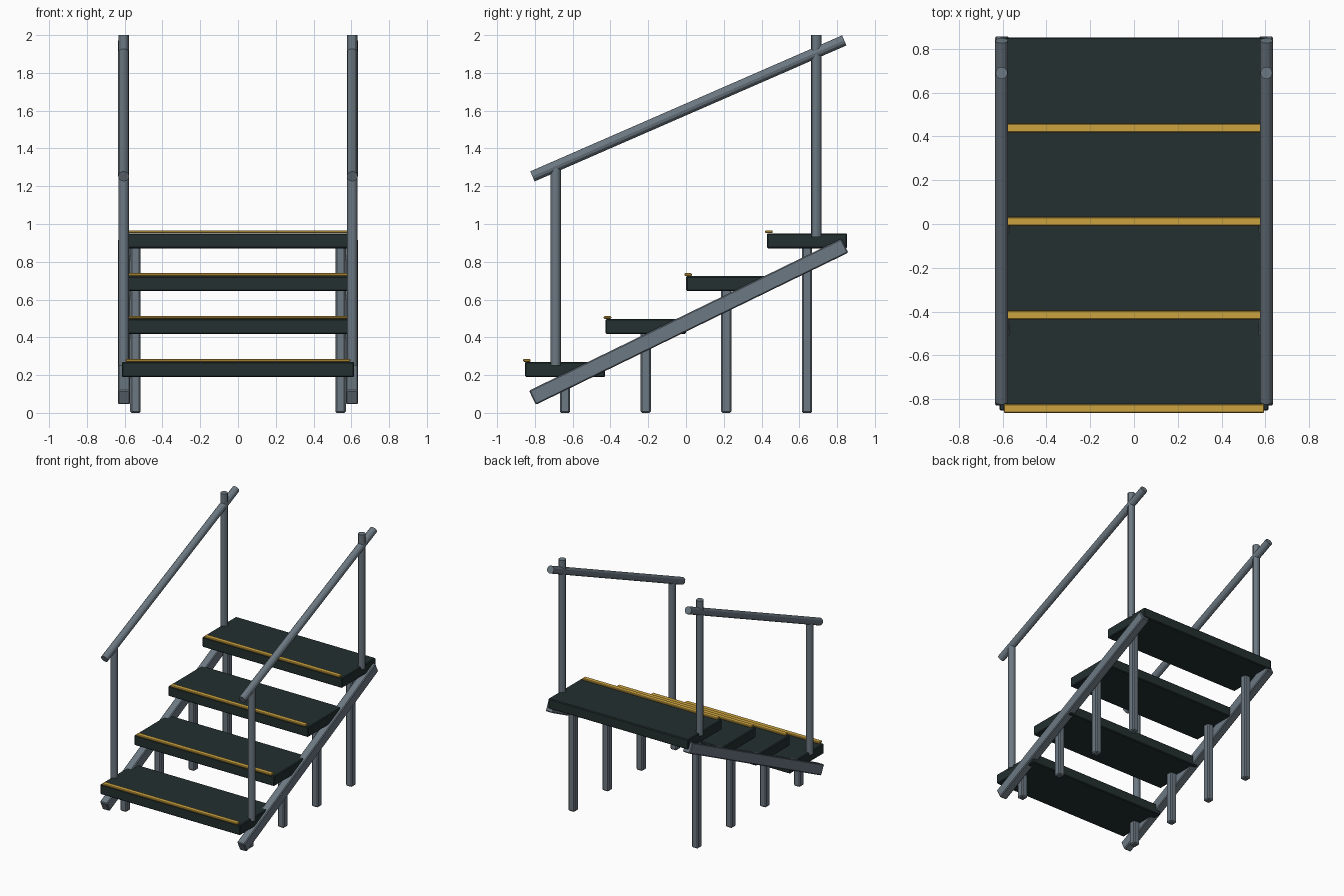
import bpy
from math import atan2, hypot
from mathutils import Vector

cube = bpy.data.objects.get("Cube")
if cube:
    bpy.data.objects.remove(cube, do_unlink=True)


def material(name, rgb):
    mat = bpy.data.materials.new(name)
    mat.use_nodes = True
    mat.diffuse_color = (*rgb, 1)
    mat.node_tree.nodes["Principled BSDF"].inputs["Base Color"].default_value = (*rgb, 1)
    return mat


steel = material("steel grey", (0.15, 0.19, 0.225))
dark = material("dark tread", (0.017, 0.029, 0.029))
gold = material("safety yellow", (0.60, 0.36, 0.05))


def finish(obj, name, mat, bevel):
    obj.name = name
    obj.data.materials.append(mat)
    if bevel:
        mod = obj.modifiers.new("Soft edges", "BEVEL")
        mod.width = bevel
        mod.segments = 1
    return obj


def box(name, center, size, mat, bevel=0.006, tilt=0):
    bpy.ops.mesh.primitive_cube_add(size=1, location=center, rotation=(tilt, 0, 0))
    obj = bpy.context.object
    obj.scale = size
    bpy.ops.object.transform_apply(location=False, rotation=False, scale=True)
    return finish(obj, name, mat, bevel)


def tube(name, start, end, radius, mat):
    a, b = Vector(start), Vector(end)
    bpy.ops.mesh.primitive_cylinder_add(vertices=12, radius=radius, depth=(b - a).length,
                                        location=(a + b) / 2)
    obj = bpy.context.object
    obj.rotation_euler = (b - a).to_track_quat("Z", "Y").to_euler()
    bpy.ops.object.shade_smooth_by_angle()
    return finish(obj, name, mat, 0)


STEPS, RUN, RISE = 4, 0.427, 0.227

# Treads, yellow nosing strips and support legs
for i in range(STEPS):
    y = (i - 1.5) * RUN
    top = 0.27 + i * RISE
    box(f"tread_{i + 1}", (0, y, top - 0.04), (1.23, 0.425, 0.08), dark)
    box(f"nosing_{i + 1}", (0, y - 0.202, top + 0.008), (1.19, 0.04, 0.015), gold, 0.004)
    for side, s in (("left", 1), ("right", -1)):
        leg_top = top - 0.07
        box(f"{side}_leg_{i + 1}", (s * 0.543, y, leg_top / 2),
            (0.055, 0.055, leg_top), steel, 0.008)

# Sloping stringers, posts and handrails on both sides
dy, dz = 1.654, 0.805
for side, s in (("left", 1), ("right", -1)):
    box(f"{side}_stringer", (s * 0.603, 0.014, 0.483), (0.064, hypot(dy, dz), 0.083),
        steel, 0.006, atan2(dz, dy))
    x = s * 0.605
    tube(f"{side}_front_post", (x, -0.69, 0.25), (x, -0.69, 1.30), 0.0275, steel)
    tube(f"{side}_back_post", (x, 0.69, 0.93), (x, 0.69, 2.0), 0.0275, steel)
    tube(f"{side}_handrail", (x, -0.813, 1.252), (x, 0.838, 1.972), 0.029, steel)
